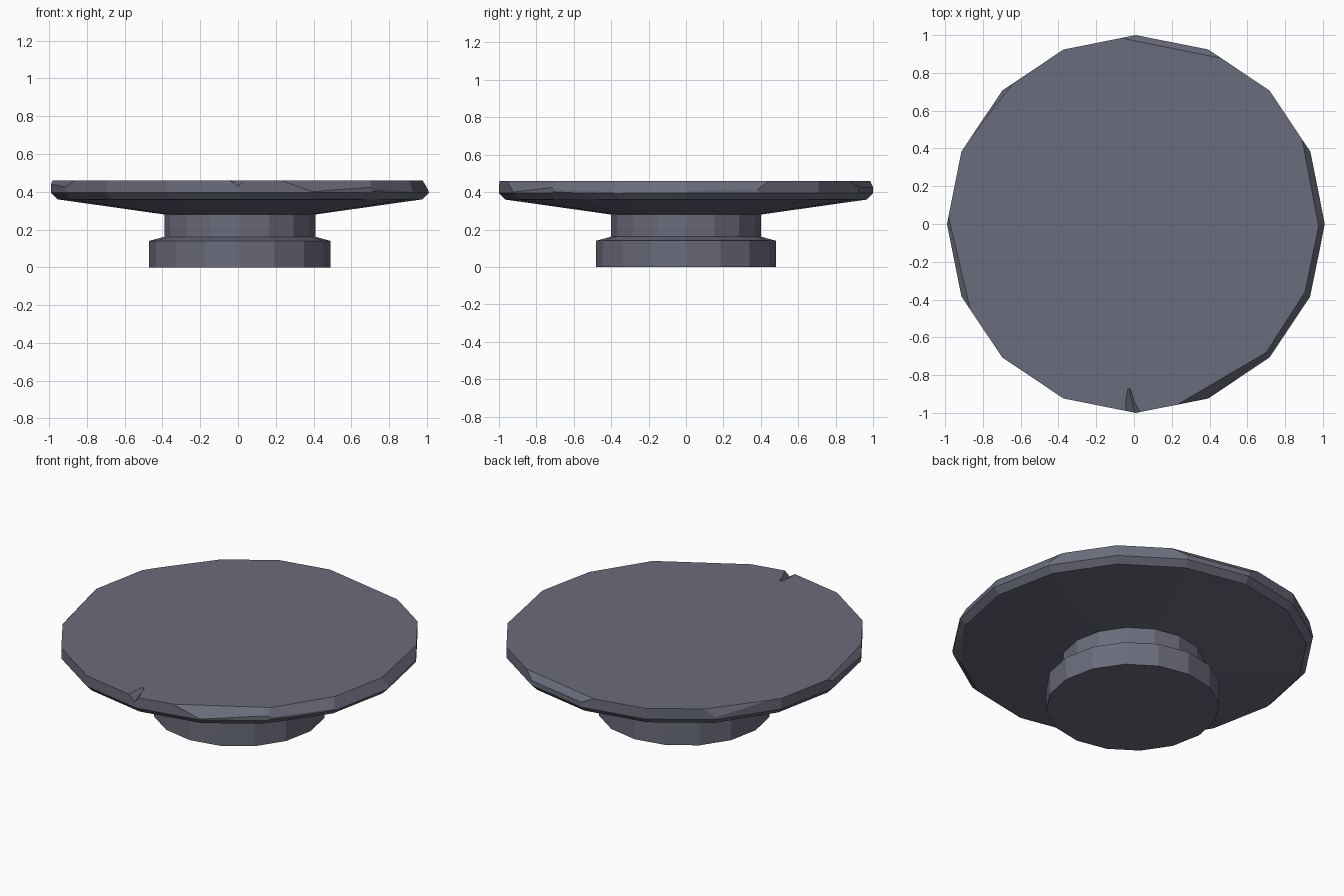
import bpy, bmesh, math
from mathutils import Vector

if "Cube" in bpy.data.objects:
    bpy.data.objects.remove(bpy.data.objects["Cube"])

# One slate-grey stone colour
stone = bpy.data.materials.new("slate grey stone")
stone.diffuse_color = (0.145, 0.15, 0.20, 1)
stone.use_nodes = True
stone.node_tree.nodes["Principled BSDF"].inputs["Base Color"].default_value = stone.diffuse_color

CX, SIDES = 0.01, 16


def finish(bm, name):
    bmesh.ops.recalc_face_normals(bm, faces=bm.faces[:])
    mesh = bpy.data.meshes.new(name)
    bm.to_mesh(mesh)
    bm.free()
    mesh.materials.append(stone)
    obj = bpy.data.objects.new(name, mesh)
    bpy.context.collection.objects.link(obj)
    return obj


def chip(bm, a, b, c):
    """Slice off everything outside the plane through three points."""
    a, b, c = Vector(a), Vector(b), Vector(c)
    n = (b - a).cross(c - a).normalized()
    if n.dot(a - Vector((CX, 0, 0.4))) < 0:
        n = -n
    bmesh.ops.bisect_plane(bm, geom=bm.verts[:] + bm.edges[:] + bm.faces[:],
                           plane_co=a, plane_no=n, clear_outer=True, dist=1e-5)
    rim = [e for e in bm.edges if e.is_boundary]
    if rim:
        bmesh.ops.holes_fill(bm, edges=rim, sides=0)


# Pedestal and round slab: a 16-sided turned profile (radius, height)
profile = [(0.48, 0), (0.48, 0.14), (0.40, 0.162), (0.40, 0.28),
           (0.965, 0.36), (1.0, 0.395), (1.0, 0.46)]
bm = bmesh.new()
rings = []
for r, z in profile:
    rings.append([bm.verts.new((CX + r * math.cos(math.tau * i / SIDES),
                                r * math.sin(math.tau * i / SIDES), z))
                  for i in range(SIDES)])
for lo, hi in zip(rings, rings[1:]):
    for i in range(SIDES):
        j = (i + 1) % SIDES
        bm.faces.new((lo[i], lo[j], hi[j], hi[i]))
bm.faces.new(rings[0][::-1])
bm.faces.new(rings[-1])

# Chipped rim: two points on the top edge and one lower point each
T = 0.46
chips = [
    ((-0.07, 0.985, T), (0.45, 0.88, T), (0.39, 0.924, 0.425)),     # back
    ((0.89, 0.45, T), (0.975, 0.0, T), (0.99, 0.10, 0.41)),         # right
    ((0.905, -0.36, T), (0.98, 0.0, T), (0.93, -0.38, 0.40)),       # right front
    ((0.70, -0.68, T), (0.905, -0.36, T), (0.717, -0.70, 0.42)),    # front right
    ((0.24, -0.95, T), (0.70, -0.68, T), (0.40, -0.92, 0.40)),      # front
    ((-0.90, 0.41, T), (-0.66, 0.72, T), (-0.697, 0.707, 0.41)),    # back left
    ((-0.98, 0.03, T), (-0.87, -0.44, T), (-0.914, -0.383, 0.425)), # left
    ((0.64, -0.73, 0.36), (0.85, -0.45, 0.36), (0.72, -0.68, 0.39)),# underside
]
for pts in chips:
    chip(bm, *pts)
slab = finish(bm, "round_stone_table")

# Small wedge-shaped notch in the front edge
bm = bmesh.new()
inner = [bm.verts.new(p) for p in
         ((-0.045, -0.87, 0.48), (-0.01, -0.87, 0.48), (-0.025, -0.875, 0.445))]
outer = [bm.verts.new(p) for p in
         ((-0.07, -1.03, 0.48), (0.07, -1.03, 0.48), (0.01, -1.03, 0.425))]
bm.faces.new(inner)
bm.faces.new(outer[::-1])
for i in range(3):
    j = (i + 1) % 3
    bm.faces.new((inner[i], outer[i], outer[j], inner[j]))
cutter = finish(bm, "notch_cutter")
cutter.hide_render = True
cutter.hide_viewport = True

notch = slab.modifiers.new("front_notch", 'BOOLEAN')
notch.operation = 'DIFFERENCE'
notch.solver = 'EXACT'
notch.object = cutter
